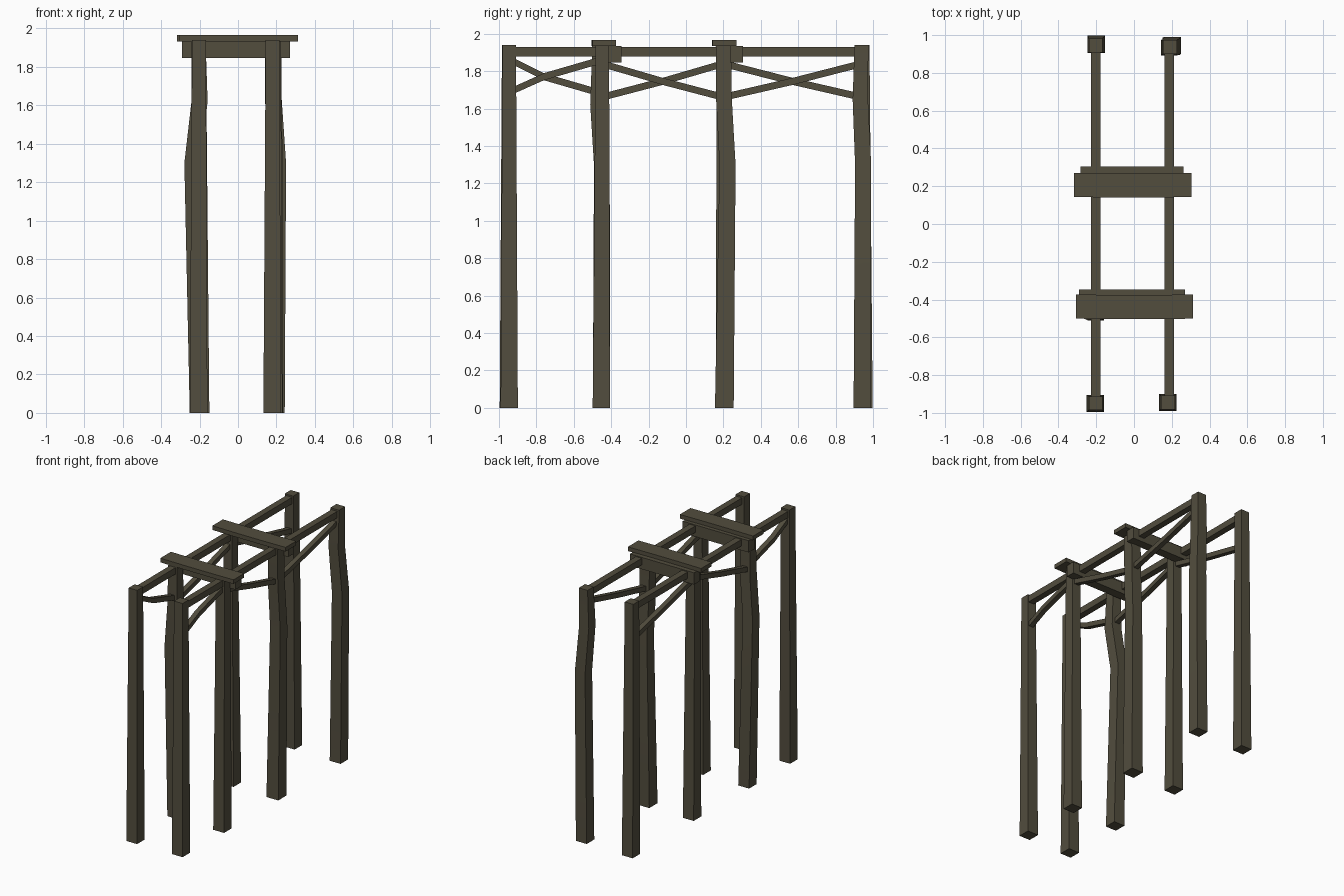
import bpy, bmesh, math
from mathutils import Vector

if "Cube" in bpy.data.objects:
    bpy.data.objects.remove(bpy.data.objects["Cube"])

wood = bpy.data.materials.new("dark weathered wood")
wood.diffuse_color = (0.085, 0.075, 0.048, 1)
wood.use_nodes = True
wood.node_tree.nodes["Principled BSDF"].inputs["Base Color"].default_value = wood.diffuse_color


def loft(name, rings):
    """Skin a stack of four-cornered rings into a closed timber."""
    bm = bmesh.new()
    loops = [[bm.verts.new(p) for p in ring] for ring in rings]
    for a, b in zip(loops, loops[1:]):
        for i in range(4):
            j = (i + 1) % 4
            bm.faces.new((a[i], a[j], b[j], b[i]))
    bm.faces.new(loops[0][::-1])
    bm.faces.new(loops[-1])
    bmesh.ops.recalc_face_normals(bm, faces=bm.faces)
    me = bpy.data.meshes.new(name)
    bm.to_mesh(me)
    bm.free()
    me.materials.append(wood)
    ob = bpy.data.objects.new(name, me)
    bpy.context.collection.objects.link(ob)
    bpy.context.view_layer.objects.active = ob
    ob.select_set(True)
    bpy.ops.object.shade_smooth_by_angle(angle=math.radians(30))
    ob.select_set(False)


CORNERS = ((-1, -1), (1, -1), (1, 1), (-1, 1))


def post(name, stations):
    """Upright timber through (x, y, z, half width) stations."""
    loft(name, [[(x + sx * h, y + sy * h, z) for sx, sy in CORNERS]
                for x, y, z, h in stations])


def along_y(name, points, hx, hz):
    """Timber running along y with constant section."""
    loft(name, [[(x + sx * hx, y, z + sz * hz) for sx, sz in CORNERS]
                for x, y, z in points])


def along_x(name, points, hy, hz):
    """Timber running along x with constant section."""
    loft(name, [[(x, y + sy * hy, z + sz * hz) for sy, sz in CORNERS]
                for x, y, z in points])


# Straight tapered posts: bottom centre, top centre
for name, b, t in (
    ("front_left_post", (-0.205, -0.95), (-0.203, -0.948)),
    ("front_right_post", (0.178, -0.945), (0.18, -0.945)),
    ("second_right_post", (0.185, -0.453), (0.187, -0.447)),
    ("third_left_post", (-0.195, 0.205), (-0.203, 0.2)),
    ("back_left_post", (-0.2, 0.952), (-0.203, 0.945)),
):
    post(name, [(*b, 0, 0.046), (*t, 1.94, 0.036)])

# Crooked posts
post("second_left_post", [(-0.205, -0.452, 0, 0.046), (-0.237, -0.45, 1.3, 0.042),
                          (-0.2, -0.47, 1.62, 0.042), (-0.205, -0.465, 1.94, 0.036)])
post("third_right_post", [(0.183, 0.205, 0, 0.05), (0.19, 0.222, 1.3, 0.043),
                          (0.183, 0.203, 1.65, 0.042), (0.183, 0.2, 1.94, 0.041)])
post("back_right_post", [(0.197, 0.942, 0, 0.046), (0.207, 0.947, 1.3, 0.043),
                         (0.185, 0.932, 1.65, 0.041), (0.19, 0.938, 1.94, 0.037)])

# Long rails and zigzag braces on each side
HIGH, LOW = 1.84, 1.66
BAYS = ((-0.95, -0.45), (-0.45, 0.2), (0.2, 0.94))
for side, x in (("left", -0.203), ("right", 0.187)):
    along_y(side + "_rail", [(x, -0.94, 1.903), (x, 0.94, 1.903)], 0.025, 0.025)
    for n, (y0, y1) in enumerate(BAYS):
        rising = (n % 2 == 0) == (side == "right")
        z0, z1 = (LOW, HIGH) if rising else (HIGH, LOW)
        zm = 1.77 if n == 0 else 1.745
        if n == 0:
            z0, z1 = z0 + 0.025, z1 + 0.02
        ym = y0 + (y1 - y0) * (0.38 if n == 0 else 0.5)
        along_y(f"{side}_brace_{n + 1}", [(x, y0, z0), (x, ym, zm), (x, y1, z1)],
                0.019, 0.019)

# Cross beams bolted behind the posts, with cap planks over them
for name, y, x0, x1, yb, b0, b1 in (
    ("front", -0.437, -0.308, 0.313, -0.381, -0.29, 0.27),
    ("rear", 0.207, -0.318, 0.304, 0.27, -0.282, 0.262),
):
    along_x(name + "_cross_beam", [(b0, yb, 1.89), (b1, yb, 1.89)], 0.035, 0.045)
    along_x(name + "_cap_plank", [(x0, y, 1.949), (-0.1, y - 0.003, 1.949),
                                  (0.1, y - 0.003, 1.949), (x1, y, 1.949)], 0.064, 0.016)
